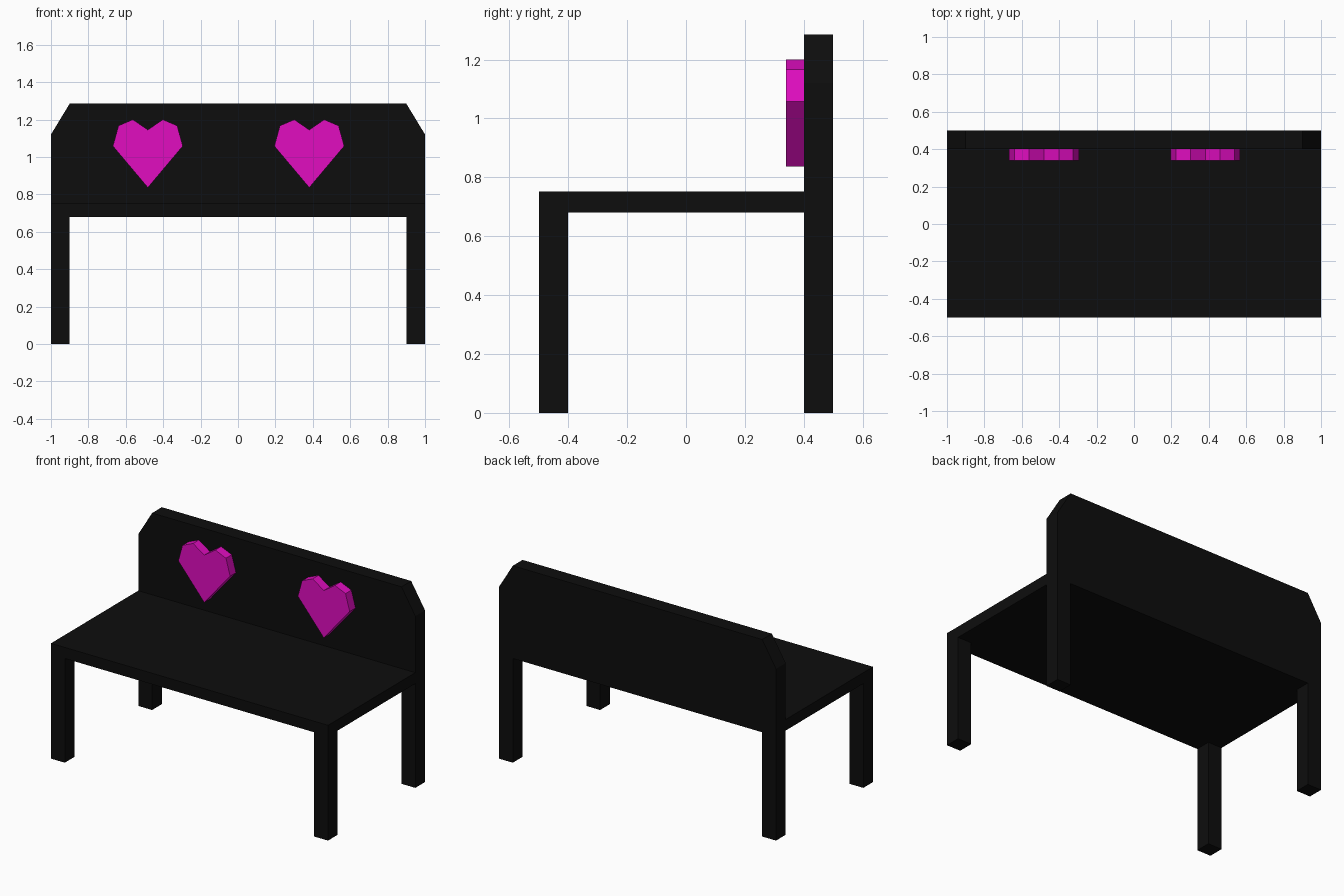
import bpy, bmesh
from mathutils import Vector

if "Cube" in bpy.data.objects:
    bpy.data.objects.remove(bpy.data.objects["Cube"])


def material(name, color):
    m = bpy.data.materials.new(name)
    m.diffuse_color = color
    m.use_nodes = True
    m.node_tree.nodes["Principled BSDF"].inputs["Base Color"].default_value = m.diffuse_color
    return m


black = material("black_paint", (0.004, 0.004, 0.004, 1))
pink = material("magenta_paint", (0.75, 0.004, 0.53, 1))


def slab(name, profile, y0, y1, mat):
    """Extrude an (x, z) outline from y0 to y1."""
    bm = bmesh.new()
    face = bm.faces.new([bm.verts.new((x, y0, z)) for x, z in profile])
    ext = bmesh.ops.extrude_face_region(bm, geom=[face])
    verts = [v for v in ext["geom"] if isinstance(v, bmesh.types.BMVert)]
    bmesh.ops.translate(bm, verts=verts, vec=Vector((0, y1 - y0, 0)))
    bmesh.ops.recalc_face_normals(bm, faces=bm.faces)
    mesh = bpy.data.meshes.new(name)
    bm.to_mesh(mesh)
    bm.free()
    mesh.materials.append(mat)
    ob = bpy.data.objects.new(name, mesh)
    bpy.context.collection.objects.link(ob)
    return ob


def mirrored(half):
    return half + [(-x, z) for x, z in reversed(half)]


def rect(x0, x1, z0, z1):
    return [(x0, z0), (x1, z0), (x1, z1), (x0, z1)]


# Backrest with its two rear legs and clipped top corners
slab("backrest_and_rear_legs",
     mirrored([(0.9, 0.68), (0.9, 0), (1, 0), (1, 1.12), (0.9, 1.285)]),
     0.4, 0.5, black)

# Seat
slab("seat", rect(-1, 1, 0.68, 0.752), -0.5, 0.4, black)

# Front legs
for side, x in (("left", -1), ("right", 0.9)):
    slab("front_leg_" + side, rect(x, x + 0.1, 0, 0.68), -0.5, -0.4, black)

# Hearts on the backrest
heart = [(0, 0.836), (0.187, 1.058), (0.157, 1.167), (0.08, 1.2), (0, 1.145),
         (-0.08, 1.2), (-0.157, 1.167), (-0.187, 1.058)]
for side, cx in (("left", -0.482), ("right", 0.381)):
    slab("heart_" + side, [(cx + x, z) for x, z in heart], 0.34, 0.4, pink)
